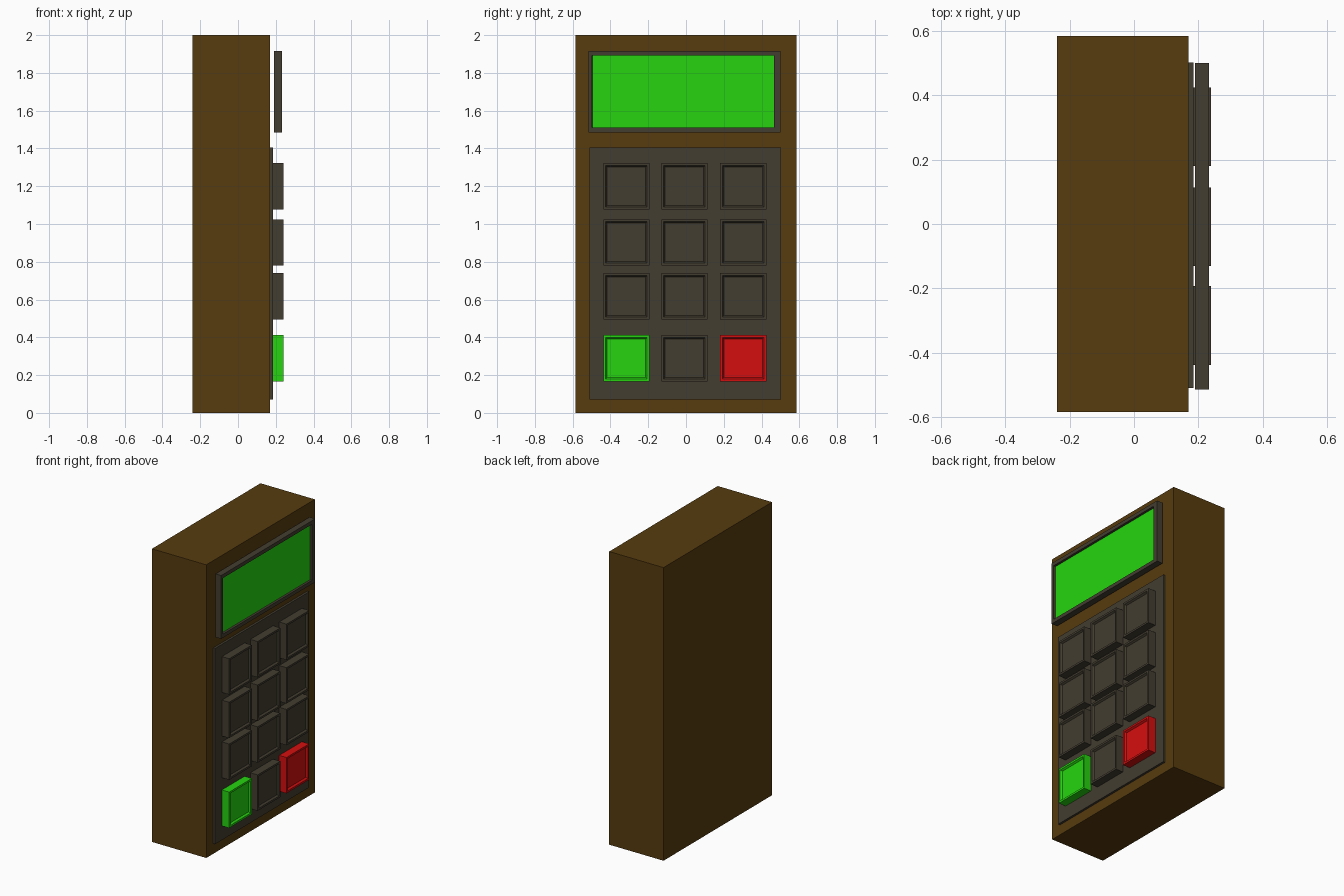
import bpy, bmesh

if "Cube" in bpy.data.objects:
    bpy.data.objects.remove(bpy.data.objects["Cube"])


def material(name, color):
    m = bpy.data.materials.new(name)
    m.diffuse_color = (*color, 1)
    m.use_nodes = True
    m.node_tree.nodes["Principled BSDF"].inputs["Base Color"].default_value = m.diffuse_color
    return m


BROWN = material("brown casing", (0.095, 0.045, 0.0048))
DARK = material("dark grey", (0.056, 0.047, 0.030))
GREEN = material("bright green", (0.019, 0.658, 0.0048))
RED = material("red", (0.665, 0.0045, 0.0045))


def box(name, x, y, z, mats, rim=None, slope=0.0, depth=0.0):
    """Box from ranges; rim = (y0, y1, z0, z1) cuts a recess into the +x face."""
    bm = bmesh.new()
    bmesh.ops.create_cube(bm, size=1)
    for v in bm.verts:
        v.co = [r[0] if c < 0 else r[1] for c, r in zip(v.co, (x, y, z))]
    if rim:
        bm.normal_update()
        face = max(bm.faces, key=lambda f: f.calc_center_median().x)
        cy, cz = sum(y) / 2, sum(z) / 2
        for grow, dx in ((0, 0), (slope, depth)):
            bmesh.ops.inset_individual(bm, faces=[face], thickness=0.005)
            for v in face.verts:
                v.co = (x[1] - dx,
                        rim[0] + grow if v.co.y < cy else rim[1] - grow,
                        rim[2] + grow if v.co.z < cz else rim[3] - grow)
        face.material_index = len(mats) - 1
    bmesh.ops.recalc_face_normals(bm, faces=bm.faces)
    me = bpy.data.meshes.new(name)
    bm.to_mesh(me)
    bm.free()
    for m in mats:
        me.materials.append(m)
    ob = bpy.data.objects.new(name, me)
    bpy.context.collection.objects.link(ob)
    return ob


# Casing and keypad plate
box("casing", (-0.24, 0.17), (-0.585, 0.585), (0, 2), [BROWN])
box("keypad_plate", (0.165, 0.185), (-0.51, 0.503), (0.07, 1.405), [DARK])

# Display: dark frame with a recessed green panel, standing just off the casing
box("display", (0.19, 0.233), (-0.515, 0.5), (1.485, 1.917), [DARK, GREEN],
    rim=(-0.497, 0.467, 1.51, 1.892), slope=0.001, depth=0.015)

# Keys: four rows of three, with a green and a red key at the bottom corners
ROWS = [0.167, 0.495, 0.78, 1.077]
COLS = [-0.438, -0.131, 0.18]
SIZE = 0.245
for r, z in enumerate(ROWS):
    for c, y in enumerate(COLS):
        mat = {(0, 0): GREEN, (0, 2): RED}.get((r, c), DARK)
        box(f"key_{r}_{c}", (0.18, 0.24), (y, y + SIZE), (z, z + SIZE), [mat],
            rim=(y + 0.013, y + SIZE - 0.013, z + 0.013, z + SIZE - 0.013),
            slope=0.008, depth=0.012)
